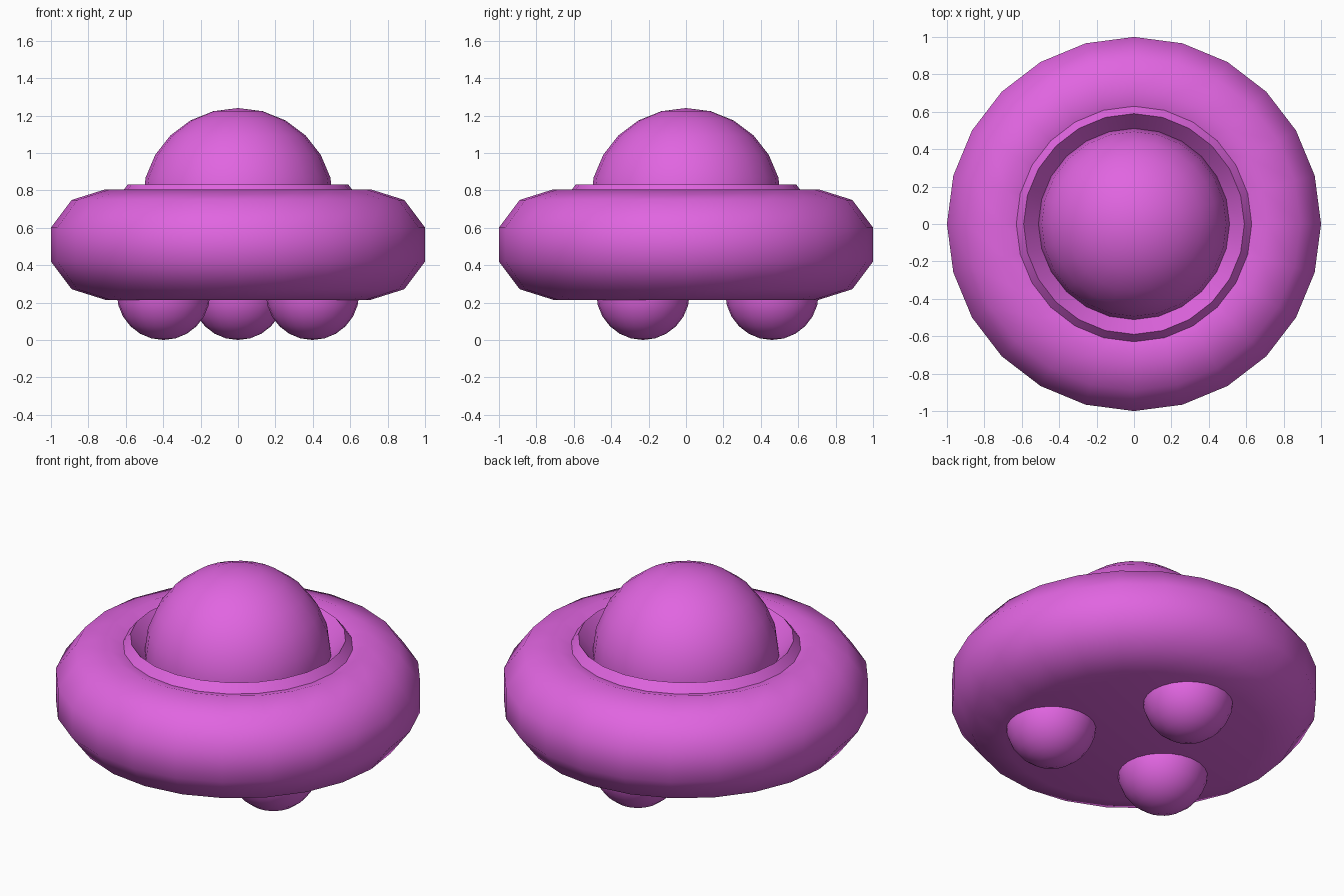
import bpy
import bmesh
from math import cos, sin, radians, pi

SIDES = 24

old = bpy.data.objects.get("Cube")
if old:
    bpy.data.objects.remove(old, do_unlink=True)

# One colour for the whole craft
pink = bpy.data.materials.new("orchid_pink")
pink.use_nodes = True
colour = (0.75, 0.13, 0.75, 1.0)
pink.diffuse_color = colour
pink.node_tree.nodes["Principled BSDF"].inputs["Base Color"].default_value = colour


def finish(obj, name, angle):
    obj.name = obj.data.name = name
    obj.data.materials.append(pink)
    bpy.ops.object.select_all(action="DESELECT")
    obj.select_set(True)
    bpy.context.view_layer.objects.active = obj
    bpy.ops.object.shade_smooth_by_angle(angle=radians(angle))


def lathe(name, profile, closed, angle):
    """Spin a radius/height profile around the z axis."""
    bm = bmesh.new()
    verts = [bm.verts.new((r, 0, z)) for r, z in profile]
    edges = [bm.edges.new(pair) for pair in zip(verts, verts[1:])]
    if closed:
        edges.append(bm.edges.new((verts[-1], verts[0])))
    bmesh.ops.spin(bm, geom=verts + edges, cent=(0, 0, 0), axis=(0, 0, 1),
                   angle=2 * pi, steps=SIDES, use_merge=True)
    bmesh.ops.remove_doubles(bm, verts=bm.verts, dist=0.0005)
    bmesh.ops.recalc_face_normals(bm, faces=bm.faces)
    mesh = bpy.data.meshes.new(name)
    bm.to_mesh(mesh)
    bm.free()
    obj = bpy.data.objects.new(name, mesh)
    bpy.context.collection.objects.link(obj)
    finish(obj, name, angle)


def ball(name, location, radius, height):
    bpy.ops.mesh.primitive_uv_sphere_add(segments=SIDES, ring_count=12,
                                         radius=1, location=location)
    obj = bpy.context.object
    obj.scale = (radius, radius, height)
    finish(obj, name, 40)


# Saucer: rounded rim with a flat underside and a hollow under the dome
major, width, height, middle = 0.71, 0.305, 0.295, 0.51
curve = [(major + width * cos(radians(a)), middle + height * sin(radians(a)))
         for a in range(-90, 163, 36)]
lathe("saucer_body", [(0, middle - height)] + curve + [(0, curve[-1][1])], False, 45)

# Collar: sharp-edged ring around the dome
lathe("dome_collar", [(0.645, 0.76), (0.59, 0.83), (0.50, 0.72), (0.56, 0.68)], True, 30)

# Dome
ball("dome", (0, 0, 0.74), 0.511, 0.5)

# Three round landing feet
for name, a in (("back_foot", 90), ("right_foot", 210), ("left_foot", 330)):
    ball(name, (0.46 * cos(radians(a)), 0.46 * sin(radians(a)), 0.25), 0.25, 0.25)
